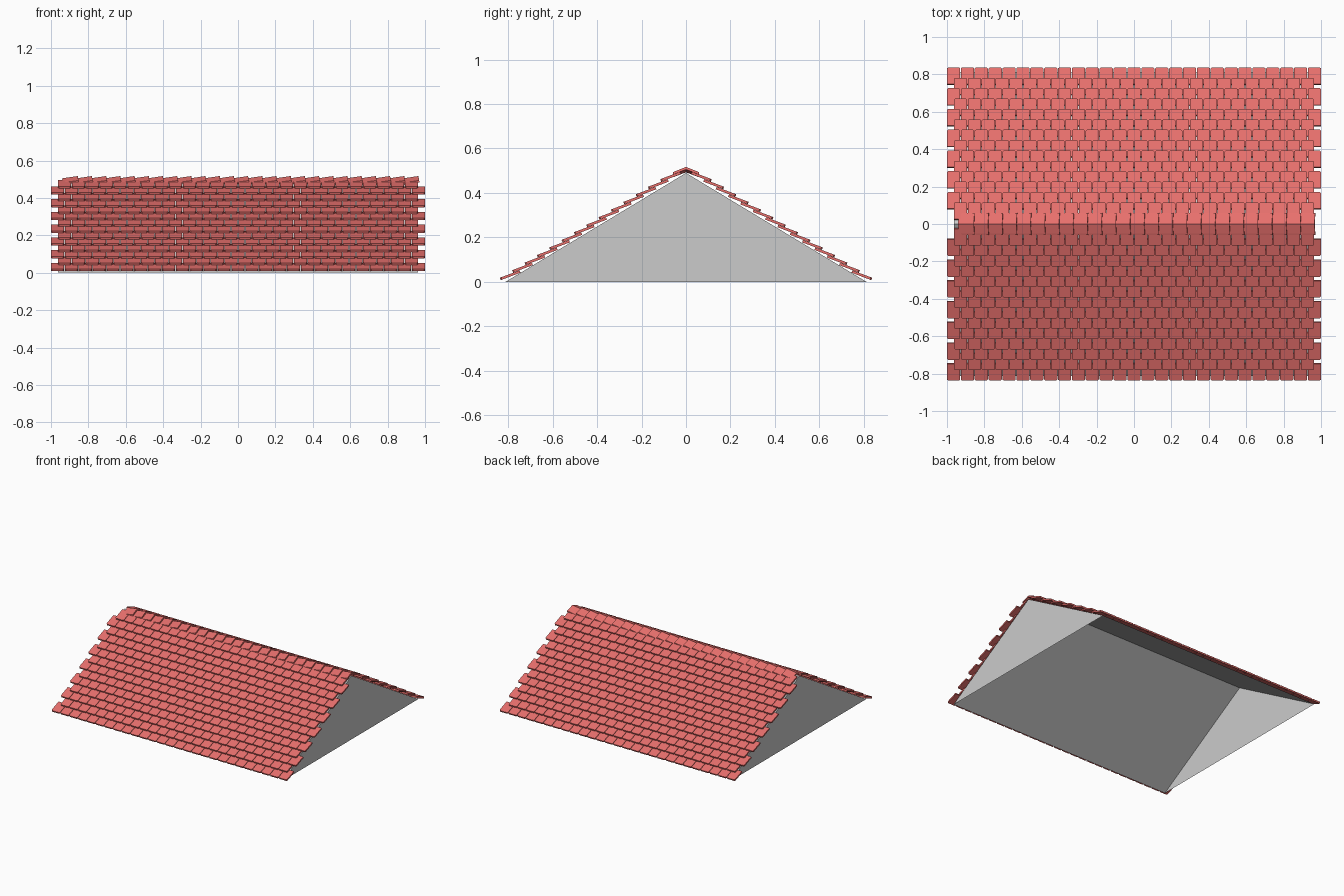
import bpy, bmesh, math
from mathutils import Matrix, Vector

if "Cube" in bpy.data.objects:
    bpy.data.objects.remove(bpy.data.objects["Cube"])

HALF_Y, APEX, GABLE_X = 0.812, 0.49, 0.963
PITCH, TILE_W, TILE_L, TILE_T = 0.0742, 0.0708, 0.095, 0.0115
TILT = math.radians(20.7)

red = bpy.data.materials.new("red_tile")
red.diffuse_color = (0.8, 0.16, 0.15, 1)
red.use_nodes = True
red.node_tree.nodes["Principled BSDF"].inputs["Base Color"].default_value = red.diffuse_color


def make_object(name, bm, mat=None):
    me = bpy.data.meshes.new(name)
    bm.to_mesh(me)
    bm.free()
    ob = bpy.data.objects.new(name, me)
    bpy.context.collection.objects.link(ob)
    if mat:
        me.materials.append(mat)
    return ob


def add_prism(bm, outline, vec, m):
    """Extrude a closed outline along vec, placed by matrix m."""
    a = [bm.verts.new(m @ Vector(p)) for p in outline]
    b = [bm.verts.new(m @ (Vector(p) + Vector(vec))) for p in outline]
    n = len(a)
    faces = [bm.faces.new(a[::-1]), bm.faces.new(b)]
    faces += [bm.faces.new((a[i], a[(i + 1) % n], b[(i + 1) % n], b[i])) for i in range(n)]
    bmesh.ops.recalc_face_normals(bm, faces=faces)


# Gable roof shell, open underneath
bm = bmesh.new()
ends = [[bm.verts.new((x, y, z)) for y, z in ((-HALF_Y, 0), (HALF_Y, 0), (0, APEX))]
        for x in (-GABLE_X, GABLE_X)]
l, r = ends
bm.faces.new(l[::-1])
bm.faces.new(r)
bm.faces.new((l[0], r[0], r[2], l[2]))
bm.faces.new((r[1], l[1], l[2], r[2]))
make_object("roof_shell", bm)

# Tile courses: staggered rows of chamfered shingles on both slopes
w, c = TILE_W / 2, 0.006
tile = [(-w + c, 0, 0), (w - c, 0, 0), (w, c, 0), (w, TILE_L, 0), (-w, TILE_L, 0), (-w, c, 0)]
for side, turn in (("front", 0), ("back", math.pi)):
    bm = bmesh.new()
    for row in range(14):
        count = 27 - row % 2
        for i in range(count):
            pos = ((i - (count - 1) / 2) * PITCH, -0.833 + row * 0.0555, 0.008 + row * 0.0341)
            m = Matrix.Rotation(turn, 4, 'Z') @ Matrix.Translation(pos) @ Matrix.Rotation(TILT, 4, 'X')
            add_prism(bm, tile, (0, 0, TILE_T), m)
    make_object(side + "_tiles", bm, red)

# Ridge caps: bent tiles overlapping along the ridge
cap = [(0, -0.058, -0.034), (0, 0, -0.0115), (0, 0.058, -0.034),
       (0, 0.058, -0.0235), (0, 0.052, -0.0205), (0, 0, 0), (0, -0.052, -0.0205), (0, -0.058, -0.0235)]
bm = bmesh.new()
for i in range(25):
    m = Matrix.Translation((0.965 - i * 0.0759, 0, 0.517)) @ Matrix.Rotation(-math.radians(8.5), 4, 'Y')
    add_prism(bm, cap, (-0.085, 0, 0), m)
make_object("ridge_caps", bm, red)
